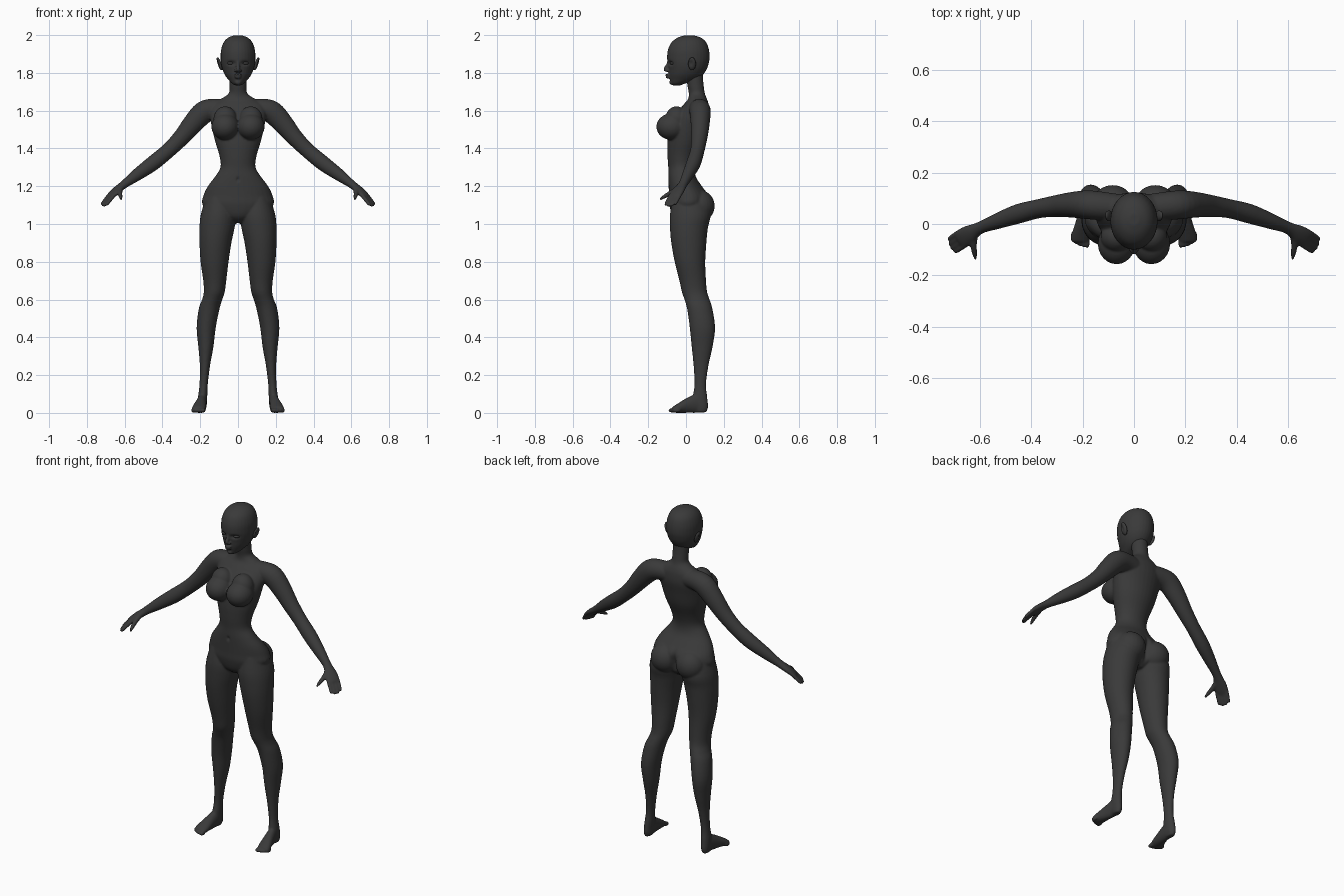
import bpy, bmesh, math
from mathutils import Vector, Matrix

skin = bpy.data.materials.new("charcoal")
skin.diffuse_color = (0.042, 0.042, 0.042, 1)
X, Y, Z = Vector((1, 0, 0)), Vector((0, 1, 0)), Vector((0, 0, 1))


def resample(st, sub=4):
    """Smooth Catmull-Rom interpolation of the stations."""
    out = []
    for i in range(len(st) - 1):
        p = [st[max(i - 1, 0)], st[i], st[i + 1], st[min(i + 2, len(st) - 1)]]
        for k in range(sub):
            t = k / sub
            out.append([0.5 * (2 * b + (c - a) * t + (2 * a - 5 * b + 4 * c - d) * t * t
                               + (3 * b - a - 3 * c + d) * t ** 3) for a, b, c, d in zip(*p)])
    return out + [list(st[-1])]


def loft(bm, stations, axes=None, n=32):
    """Closed tube through (x, y, z, half width, half thickness) stations."""
    st = resample(stations)
    rings = []
    for i, (x, y, z, a, b) in enumerate(st):
        if axes:
            u, v = axes
        else:
            t = (Vector(st[min(i + 1, len(st) - 1)][:3]) - Vector(st[max(i - 1, 0)][:3])).normalized()
            u = Z.cross(t).normalized()
            v = t.cross(u)
        c = Vector((x, y, z))
        rings.append([bm.verts.new(c + u * a * math.cos(k * math.tau / n) + v * b * math.sin(k * math.tau / n))
                      for k in range(n)])
    faces = [bm.faces.new(rings[0]), bm.faces.new(rings[-1][::-1])]
    for r, q in zip(rings, rings[1:]):
        faces += [bm.faces.new((r[k], q[k], q[(k + 1) % n], r[(k + 1) % n])) for k in range(n)]
    bmesh.ops.recalc_face_normals(bm, faces=faces)


def column(bm, rows):
    """Upright tube from (z, x0, x1, y front, y back) rows."""
    loft(bm, [((x0 + x1) / 2, (f + b) / 2, z, abs(x1 - x0) / 2, (b - f) / 2)
              for z, x0, x1, f, b in rows], (X, Y))


def blob(bm, c, r, tilt=0):
    m = Matrix.Translation(c) @ Matrix.Rotation(tilt, 4, 'Y') @ Matrix.Diagonal((*r, 1))
    bmesh.ops.create_uvsphere(bm, u_segments=24, v_segments=16, radius=1, matrix=m)


def finish(bm, name, voxel=0, smooth=0, dents=()):
    me = bpy.data.meshes.new(name)
    bm.to_mesh(me)
    bm.free()
    ob = bpy.data.objects.new(name, me)
    bpy.context.collection.objects.link(ob)
    bpy.context.view_layer.objects.active = ob
    ob.select_set(True)
    if voxel:
        # fuse the overlapping volumes into one skin
        m = ob.modifiers.new("fuse", 'REMESH')
        m.mode, m.voxel_size = 'VOXEL', voxel
        s = ob.modifiers.new("soften", 'SMOOTH')
        s.factor, s.iterations = 0.5, smooth
        for mod in ("fuse", "soften"):
            bpy.ops.object.modifier_apply(modifier=mod)
    me = ob.data
    for v in me.vertices:
        for c, r, push in dents:
            d2 = sum(((v.co[i] - c[i]) / r[i]) ** 2 for i in range(3))
            if d2 < 9:
                v.co += Vector(push) * math.exp(-d2)
        v.co.z = max(v.co.z, 0)
    me.materials.clear()
    me.materials.append(skin)
    me.polygons.foreach_set("use_smooth", [True] * len(me.polygons))
    ob.select_set(False)
    return ob


# ---- body: torso and neck
bm = bmesh.new()
torso = [(1.005, .03, -.03, .06), (1.04, .12, -.07, .10), (1.10, .187, -.088, .118),
         (1.15, .183, -.09, .12), (1.20, .16, -.092, .085), (1.25, .122, -.094, .052),
         (1.30, .093, -.094, .045), (1.36, .098, -.098, .06), (1.44, .122, -.098, .092),
         (1.52, .14, -.085, .11), (1.58, .15, -.055, .122), (1.63, .14, -.015, .12),
         (1.66, .095, .01, .112), (1.69, .05, .015, .10), (1.73, .045, .008, .094),
         (1.78, .045, 0, .09), (1.82, .04, 0, .09)]
column(bm, [(z, -w, w, f, b) for z, w, f, b in torso])

for s in (1, -1):
    # bust and buttocks
    blob(bm, (s * .068, -.077, 1.515), (.073, .08, .07))
    blob(bm, (s * .068, -.05, 1.555), (.062, .06, .068))
    blob(bm, (s * .083, .07, 1.095), (.085, .082, .085))
    # legs
    leg = [(1.14, .03, .17, -.07, .11), (1.05, .01, .197, -.085, .13), (.98, .018, .204, -.085, .116),
           (.9, .035, .204, -.078, .108), (.8, .05, .198, -.06, .102), (.7, .062, .184, -.035, .106),
           (.64, .07, .181, -.022, .112), (.6, .083, .19, -.008, .125), (.55, .098, .208, .006, .14),
           (.45, .118, .219, .02, .154), (.35, .13, .21, .03, .141), (.25, .148, .202, .04, .119),
           (.15, .16, .204, .045, .106), (.08, .163, .212, .035, .113), (.03, .168, .213, .04, .117),
           (.004, .174, .208, .05, .108)]
    column(bm, [(z, s * a, s * b, f, k) for z, a, b, f, k in leg])
    # feet with toes
    foot = [(.188, .10, .035, .02, .033), (.19, .06, .05, .025, .05), (.197, .01, .041, .03, .041),
            (.206, -.04, .026, .037, .026), (.21, -.07, .017, .034, .016)]
    loft(bm, [(s * x, *r) for x, *r in foot], (X, Z))
    for i in range(5):
        blob(bm, (s * (.182 + i * .0145), -.073 + i * i * .0014, .013), (.01 - i * .0006, .021, .012))
    # shoulders, arms and palms
    arm = [(.05, .065, 1.605, .05, .052), (.12, .07, 1.608, .055, .055), (.18, .075, 1.592, .056, .06),
           (.24, .075, 1.53, .05, .054), (.30, .07, 1.458, .043, .045), (.37, .06, 1.388, .037, .04),
           (.45, .04, 1.322, .038, .04), (.53, .012, 1.264, .031, .033), (.60, -.015, 1.212, .024, .022),
           (.64, -.038, 1.18, .035, .019), (.665, -.054, 1.157, .038, .016), (.68, -.063, 1.142, .032, .012)]
    loft(bm, [(s * x, *r) for x, *r in arm])
    # fingers
    for w, ln in ((.029, .85), (.010, 1), (-.009, 1.03), (-.028, .93)):
        p = Vector((.67 + .5 * w, -.058 + .86 * w, 1.152))
        d = Vector((.045, -.03, -.057)) * ln
        pts = [(p + d * t, r) for t, r in ((0, .0105), (.5, .0098), (.9, .0085), (1.02, .005))]
        loft(bm, [(s * q.x, q.y, q.z, r, r) for q, r in pts], n=12)
    thumb = [(.622, -.04, 1.188, .015), (.625, -.08, 1.165, .0135), (.621, -.115, 1.145, .0105),
             (.617, -.138, 1.13, .006)]
    loft(bm, [(s * x, y, z, r, r) for x, y, z, r in thumb], n=12)

finish(bm, "body", .0055, 5, [((0, -.097, 1.235), (.008, .03, .012), (0, .008, 0)),
                              ((0, .13, 1.09), (.014, .05, .07), (0, -.02, 0))])

# ---- head with nose, lips and chin
bm = bmesh.new()
skull = [(1.999, .02, -.005, .04), (1.986, .053, -.045, .08), (1.96, .077, -.078, .108),
         (1.92, .09, -.096, .122), (1.88, .092, -.1, .125), (1.85, .09, -.097, .12),
         (1.82, .083, -.092, .11), (1.79, .07, -.09, .09), (1.765, .052, -.086, .06),
         (1.745, .033, -.08, .0), (1.734, .015, -.07, -.03)]
column(bm, [(z, -w, w, f, b) for z, w, f, b in skull])
loft(bm, [(0, -.09, 1.868, .008, .008), (0, -.096, 1.845, .008, .01), (0, -.104, 1.825, .011, .014),
          (0, -.104, 1.812, .012, .013), (0, -.098, 1.806, .008, .008)], (X, Y), n=16)
blob(bm, (0, -.094, 1.789), (.021, .016, .007))
blob(bm, (0, -.092, 1.777), (.018, .016, .007))
blob(bm, (0, -.074, 1.75), (.018, .014, .014))
for s in (1, -1):
    blob(bm, (s * .012, -.098, 1.812), (.008, .01, .007))
finish(bm, "head", .004, 3, [((s * .038, -.09, 1.851), (.021, .03, .011), (0, .013, 0)) for s in (1, -1)])

# ---- eyes and ears
for s, side in ((1, "left"), (-1, "right")):
    bm = bmesh.new()
    blob(bm, (s * .038, -.069, 1.851), (.019, .016, .009))
    finish(bm, side + "_eye")
    bm = bmesh.new()
    blob(bm, (s * .098, .032, 1.848), (.011, .021, .037), s * .35)
    finish(bm, side + "_ear", .003, 3, [((s * .115, .026, 1.85), (.015, .01, .018), (-s * .008, 0, 0))])
